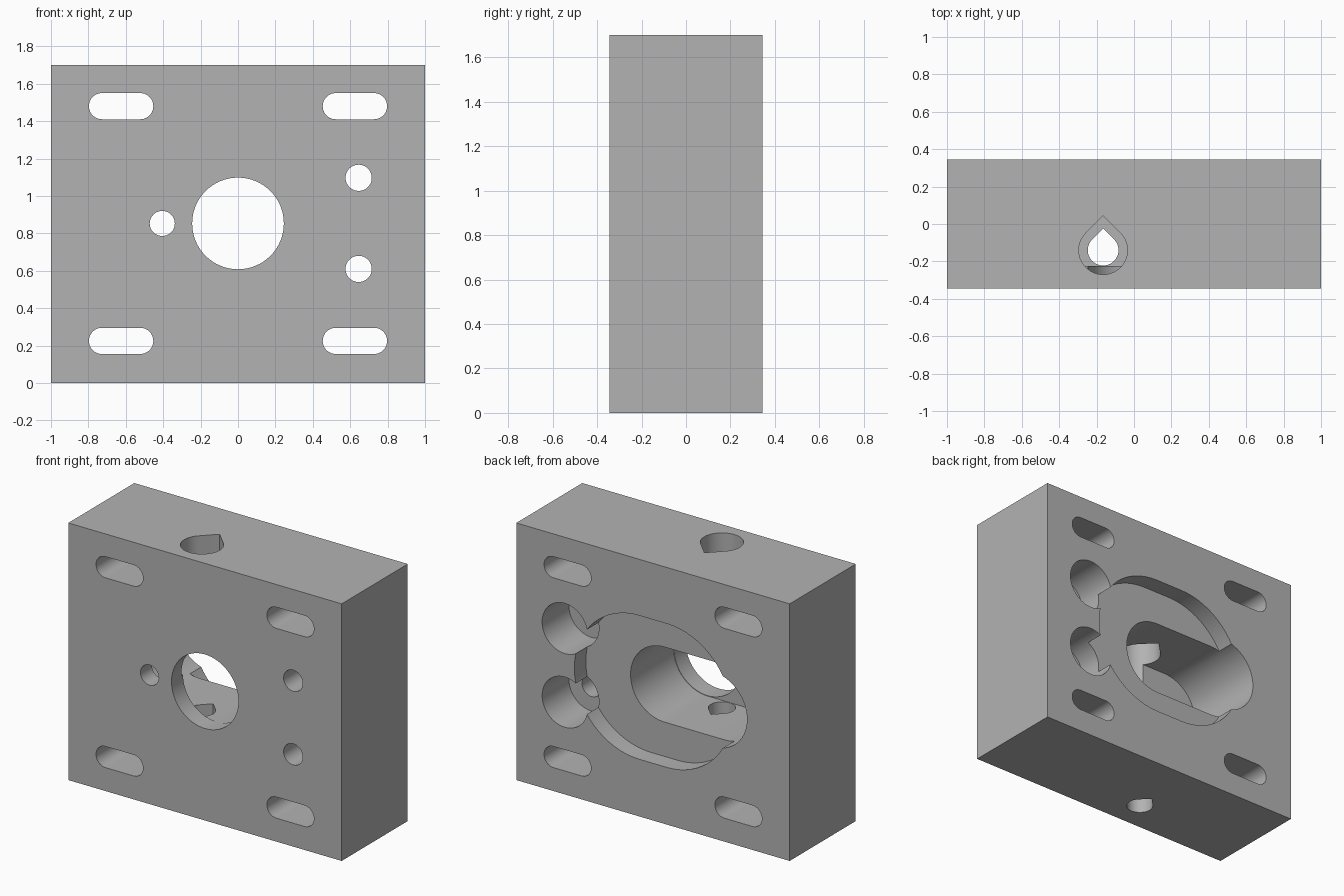
import bpy, bmesh, math
from mathutils import Vector

if "Cube" in bpy.data.objects:
    bpy.data.objects.remove(bpy.data.objects["Cube"])

W, D, H = 1.0, 0.345, 1.70      # half width, half depth, height
MID = 0.853                     # height of the main bore

grey = bpy.data.materials.new("plain_grey")
grey.diffuse_color = (0.45, 0.45, 0.45, 1)
grey.use_nodes = True
grey.node_tree.nodes["Principled BSDF"].inputs["Base Color"].default_value = grey.diffuse_color


def slot(x0, x1, c, r, n=32):
    """Stadium outline; a circle when x0 == x1."""
    pts = []
    for i in range(n + 1):
        a = -math.pi / 2 + math.pi * i / n
        pts.append((x1 + r * math.cos(a), c + r * math.sin(a)))
    for i in range(n + 1):
        a = math.pi / 2 + math.pi * i / n
        pts.append((x0 + r * math.cos(a), c + r * math.sin(a)))
    out = []
    for p in pts:
        if not out or math.dist(p, out[-1]) > 1e-5:
            out.append(p)
    if math.dist(out[0], out[-1]) < 1e-5:
        out.pop()
    return out


def teardrop(x, y, r, n=40):
    """Circle with a 45 degree peak towards the back."""
    arc = [math.radians(135 + 270 * i / n) for i in range(n + 1)]
    return [(x + r * math.cos(a), y + r * math.sin(a)) for a in arc] + [(x, y + r * math.sqrt(2))]


def prism(name, outline, lo, hi, axis):
    """Extrude an outline along y (outline in x, z) or z (outline in x, y)."""
    place = (lambda p, t: (p[0], t, p[1])) if axis == "y" else (lambda p, t: (p[0], p[1], t))
    bm = bmesh.new()
    base = bm.faces.new([bm.verts.new(place(p, lo)) for p in outline])
    ext = bmesh.ops.extrude_face_region(bm, geom=[base])
    move = Vector(place((0, 0), hi - lo))
    bmesh.ops.translate(bm, vec=move, verts=[v for v in ext["geom"] if isinstance(v, bmesh.types.BMVert)])
    bmesh.ops.recalc_face_normals(bm, faces=bm.faces)
    me = bpy.data.meshes.new(name)
    bm.to_mesh(me)
    bm.free()
    ob = bpy.data.objects.new(name, me)
    bpy.context.collection.objects.link(ob)
    me.materials.append(grey)
    return ob


# Solid block
block = prism("mounting_block", [(-W, -D), (W, -D), (W, D), (-W, D)], 0, H, "z")

cutters = []


def cut(name, outline, lo, hi, axis="y"):
    ob = prism(name, outline, lo, hi, axis)
    ob.hide_render = True
    cutters.append(ob)


# Four slotted mounting holes
for sx in (-1, 1):
    for z in (0.225, 1.48):
        cut("mounting_slot", slot(sx * 0.625 - 0.102, sx * 0.625 + 0.102, z, 0.07), -1, 1)

# Two screw holes with wide counterbores at the back
for z in (0.61, 1.097):
    cut("screw_hole", slot(0.645, 0.645, z, 0.07), -1, 0.2)
    cut("counterbore", slot(0.645, 0.645, z, 0.166), D - 0.28, 1)

# Shallow recess, deep pocket, front bore and pivot hole
cut("shallow_recess", slot(-0.1, 0.1, MID, 0.475), D - 0.12, 1)
cut("deep_pocket", slot(-0.44, 0, MID, 0.248), -D + 0.12, 0.9)
cut("front_bore", slot(0, 0, MID, 0.245), -0.9, 0)
cut("pivot_hole", slot(-0.405, -0.405, MID, 0.067), -0.8, 0)

# Vertical channel: wide above the pocket, narrow below
cut("upper_channel", teardrop(-0.165, -0.14, 0.13), MID, 2, "z")
cut("lower_channel", teardrop(-0.165, -0.14, 0.082), -1, MID + 0.05, "z")

for c in cutters:
    mod = block.modifiers.new(c.name, "BOOLEAN")
    mod.operation = "DIFFERENCE"
    mod.solver = "EXACT"
    mod.object = c

# Bake the cuts and remove the helpers
dg = bpy.context.evaluated_depsgraph_get()
baked = bpy.data.meshes.new_from_object(block.evaluated_get(dg))
block.modifiers.clear()
block.data = baked
for c in cutters:
    bpy.data.objects.remove(c)

bpy.context.view_layer.objects.active = block
block.select_set(True)
bpy.ops.object.shade_smooth_by_angle(angle=math.radians(30))
